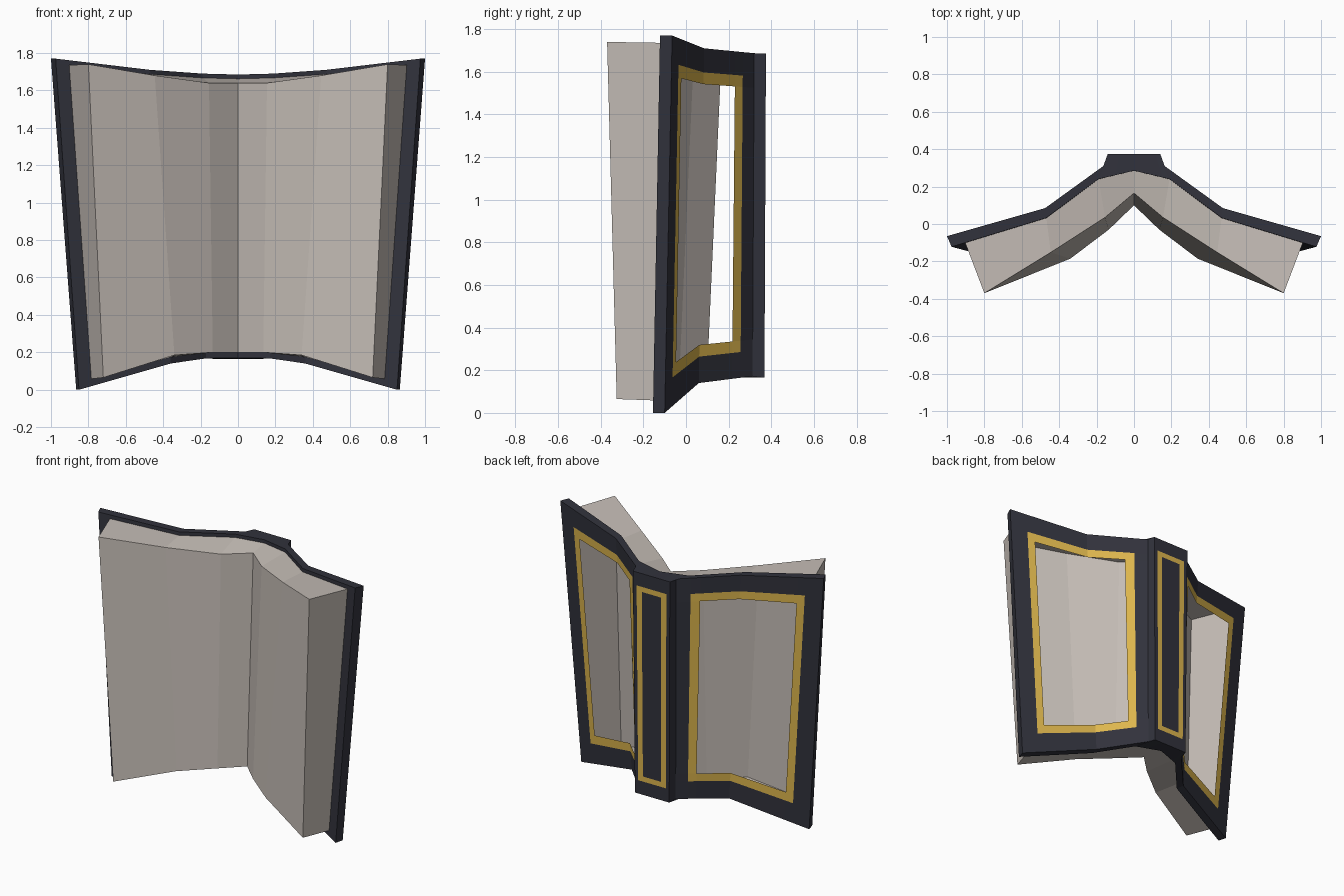
import bpy, bmesh
from mathutils import Vector as V

if "Cube" in bpy.data.objects:
    bpy.data.objects.remove(bpy.data.objects["Cube"])


def material(name, rgb):
    m = bpy.data.materials.new(name)
    m.diffuse_color = (*rgb, 1)
    m.use_nodes = True
    m.node_tree.nodes["Principled BSDF"].inputs["Base Color"].default_value = m.diffuse_color
    return m


LEATHER = material("dark_leather", (0.031, 0.032, 0.045))
GOLD = material("gold_trim", (0.73, 0.47, 0.075))
PAPER = material("paper", (0.56, 0.51, 0.47))


def col(top, bottom):
    """A rail running from the bottom edge to the top edge."""
    return V(bottom), V(top)


def mix(a, b, t):
    return a[0].lerp(b[0], t), a[1].lerp(b[1], t)


def at(c, v):
    return c[0].lerp(c[1], v)


def face(bm, pts, mat=0):
    bm.faces.new([bm.verts.new(p) for p in pts]).material_index = mat


def grid(bm, cols, rows, rule):
    """Panels between rails; rule gives a material index, or None for a hole."""
    for i in range(len(cols) - 1):
        for j in range(len(rows) - 1):
            mat = rule(i, j)
            if mat is not None:
                a, b = cols[i], cols[i + 1]
                face(bm, [at(a, rows[j]), at(b, rows[j]),
                          at(b, rows[j + 1]), at(a, rows[j + 1])], mat)


def finish(name, bm, mats):
    bmesh.ops.remove_doubles(bm, verts=bm.verts, dist=0.0005)
    bmesh.ops.recalc_face_normals(bm, faces=bm.faces)
    me = bpy.data.meshes.new(name)
    bm.to_mesh(me)
    bm.free()
    for m in mats:
        me.materials.append(m)
    ob = bpy.data.objects.new(name, me)
    bpy.context.collection.objects.link(ob)
    mod = ob.modifiers.new("mirror", 'MIRROR')
    mod.use_mirror_merge = True
    return ob


# Outer rails: spine centre, spine edge, hinge, board crease, board edge
spine_mid = col((0, .375, 1.685), (0, .368, .165))
spine_edge = col((.14, .375, 1.685), (.13, .368, .165))
hinge = col((.15, .32, 1.687), (.14, .312, .172))
crease = col((.475, .085, 1.71), (.37, .06, .14))
edge = col((1, -.065, 1.77), (.865, -.10, 0))

# Inner rails, where the paper meets the cover
in_mid = col((0, .285, 1.685), (0, .275, .17))
in_hinge = col((.19, .24, 1.69), (.17, .215, .168))
in_crease = col((.47, .032, 1.71), (.36, .005, .14))
in_edge = col((.975, -.122, 1.77), (.85, -.155, 0))

SPINE_T = (0, .53, .81, 1)
NEAR_T = (0, .225, .38, 1)
FAR_T = (0, .69, .785, .86, 1)
ROWS = (0, .079, .114, .893, .928, 1)
PAGE_V = (0, .022, .985, 1)

# Cover: spine panel and boards with gold frames around open windows
bm = bmesh.new()
spine = [mix(spine_mid, spine_edge, t) for t in SPINE_T]
in_spine = [mix(in_mid, in_hinge, t) for t in SPINE_T]
board = ([mix(hinge, crease, t) for t in NEAR_T]
         + [mix(crease, edge, t) for t in FAR_T[1:]])
in_board = ([mix(in_hinge, in_crease, t) for t in NEAR_T]
            + [mix(in_crease, in_edge, t) for t in FAR_T[1:]])


def spine_rule(i, j):
    frame = i < 2 and 0 < j < 4
    inside = i == 0 and j == 2
    return 1 if frame and not inside else 0


def board_rule(i, j):
    if 1 <= i <= 4 and 1 <= j <= 3:
        return None if i in (2, 3) and j == 2 else 1
    return 0


grid(bm, spine, (0, .06, .083, .917, .94, 1), spine_rule)
grid(bm, [spine_edge, hinge], (0, 1), lambda i, j: 0)
grid(bm, board, ROWS, board_rule)

# Cover rims along top, bottom and outer edge
outer, inner = spine + board, in_spine + in_board
for v in (0, 1):
    for k in range(len(outer) - 1):
        pts = [at(outer[k], v), at(outer[k + 1], v), at(inner[k + 1], v), at(inner[k], v)]
        if (pts[2] - pts[3]).length < .0005:
            pts.pop()
        face(bm, pts)
grid(bm, [edge, in_edge], (0, 1), lambda i, j: 0)

# Inner border of the cover around the paper
in_cols = in_spine + in_board[1:]
last = len(in_cols) - 2
grid(bm, in_cols, PAGE_V, lambda i, j: 0 if j != 1 or i == last else None)
finish("cover", bm, [LEATHER, GOLD])

# Pages: hollow block with curved open spread
bm = bmesh.new()
front = [col((0, .165, 1.64), (0, .10, .20)),
         col((.155, .035, 1.64), (.135, -.03, .20)),
         col((.445, -.152, 1.68), (.34, -.185, .185)),
         col((.80, -.37, 1.74), (.72, -.325, .065))]
back = [(at(c, PAGE_V[1]), at(c, PAGE_V[2]))
        for c in (in_mid, in_hinge, in_crease, in_board[-2])]
grid(bm, front, (0, 1), lambda i, j: 0)
grid(bm, [front[-1], back[-1]], (0, 1), lambda i, j: 0)
for v in (0, 1):
    for k in range(3):
        face(bm, [at(front[k], v), at(front[k + 1], v), at(back[k + 1], v), at(back[k], v)])
finish("pages", bm, [PAPER])
